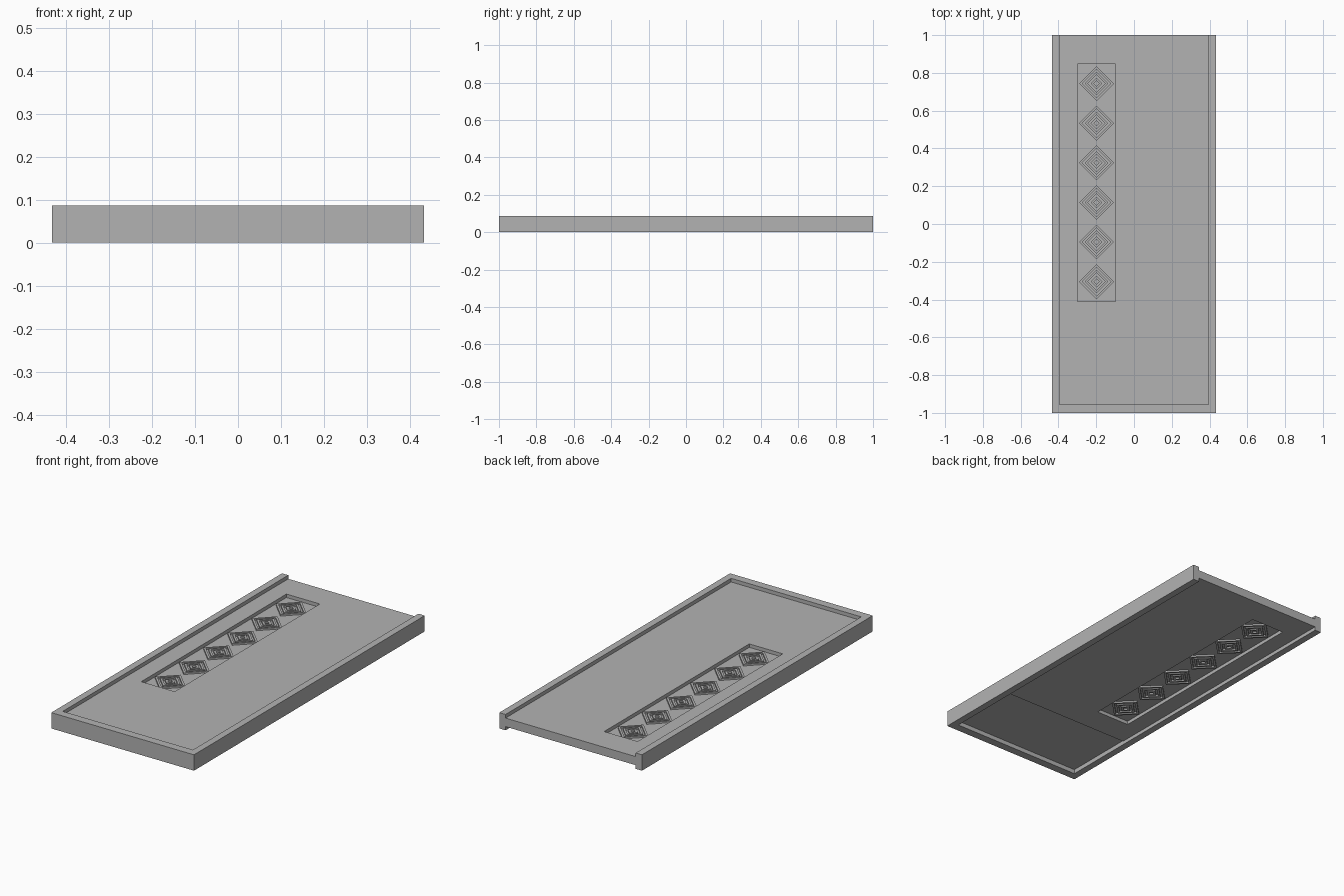
import bpy, bmesh, math

if "Cube" in bpy.data.objects:
    bpy.data.objects.remove(bpy.data.objects["Cube"])

grey = bpy.data.materials.new("plain grey")
grey.diffuse_color = (0.45, 0.45, 0.45, 1)
grey.use_nodes = True
grey.node_tree.nodes["Principled BSDF"].inputs["Base Color"].default_value = grey.diffuse_color


def prism(name, pts, z0, z1):
    """Extruded polygon from a plan outline."""
    bm = bmesh.new()
    f = bm.faces.new([bm.verts.new((x, y, z0)) for x, y in pts])
    top = bmesh.ops.extrude_face_region(bm, geom=[f])
    bmesh.ops.translate(bm, vec=(0, 0, z1 - z0),
                        verts=[v for v in top["geom"] if isinstance(v, bmesh.types.BMVert)])
    bmesh.ops.recalc_face_normals(bm, faces=bm.faces)
    me = bpy.data.meshes.new(name)
    bm.to_mesh(me)
    bm.free()
    me.materials.append(grey)
    ob = bpy.data.objects.new(name, me)
    bpy.context.collection.objects.link(ob)
    return ob


def rect(x0, x1, y0, y1):
    return [(x0, y0), (x1, y0), (x1, y1), (x0, y1)]


W, H, RIM, END = 0.433, 0.087, 0.038, 0.045
WIN = (-0.30, -0.097, -0.41, 0.848)

# U-shaped frame, open at the back end
prism("frame", [(-W, -1), (W, -1), (W, 1), (W - RIM, 1), (W - RIM, -1 + END),
                (-W + RIM, -1 + END), (-W + RIM, 1), (-W, 1)], 0, H)

# recessed panel, slightly thicker behind y = -0.56
bm_side = [(-1 + END, 0.024), (-0.56, 0.024), (-0.56, 0.02), (1, 0.02), (1, 0.067), (-1 + END, 0.067)]
panel = prism("panel", bm_side, -W + RIM, W - RIM)
for v in panel.data.vertices:
    v.co = (v.co.z, v.co.x, v.co.y)

# sunken window on both faces of the panel
for side, z0, z1 in (("top", 0.048, 0.1), ("bottom", -0.02, 0.039)):
    cutter = prism(side + "_window_cutter", rect(*WIN), z0, z1)
    cutter.hide_render = True
    cutter.display_type = 'WIRE'
    mod = panel.modifiers.new(side + " window", 'BOOLEAN')
    mod.object = cutter
    mod.operation = 'DIFFERENCE'
    mod.solver = 'EXACT'
bpy.context.view_layer.objects.active = panel
for mod in list(panel.modifiers):
    bpy.ops.object.modifier_apply(modifier=mod.name)
for ob in [o for o in bpy.data.objects if o.name.endswith("cutter")]:
    bpy.data.objects.remove(ob)


def diamond_rings(name, cx, cy, z0, z1):
    """Concentric diamond rings around a centre diamond."""
    bm = bmesh.new()
    for outer, inner in ((0.092, 0.076), (0.062, 0.046), (0.031, 0.014)):
        loops = []
        for r, z in ((outer, z0), (outer, z1), (inner, z1), (inner, z0)):
            loops.append([bm.verts.new((cx + r * math.cos(a * math.pi / 2),
                                        cy + r * math.sin(a * math.pi / 2), z)) for a in range(4)])
        for i in range(4):
            a, b = loops[i], loops[(i + 1) % 4]
            for k in range(4):
                bm.faces.new((a[k], a[(k + 1) % 4], b[(k + 1) % 4], b[k]))
    bmesh.ops.recalc_face_normals(bm, faces=bm.faces)
    me = bpy.data.meshes.new(name)
    bm.to_mesh(me)
    bm.free()
    me.materials.append(grey)
    bpy.context.collection.objects.link(bpy.data.objects.new(name, me))


# six diamond ornaments showing on both sides of the window
step = (WIN[3] - WIN[2]) / 6
for i in range(6):
    diamond_rings(f"diamond_ornament_{i + 1}", (WIN[0] + WIN[1]) / 2,
                  WIN[2] + step * (i + 0.5), 0.030, 0.057)
